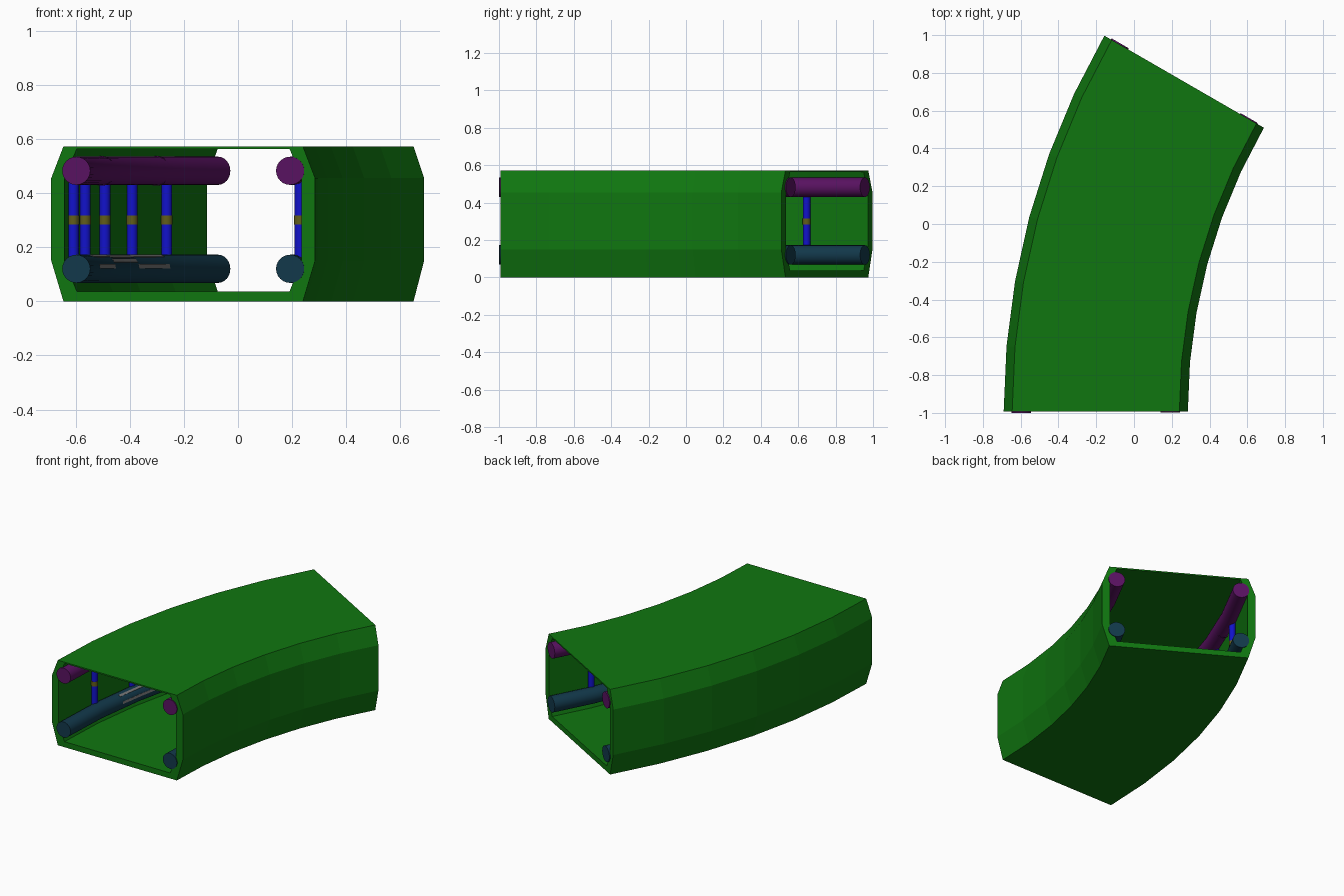
import bpy, bmesh, math
from mathutils import Vector

if "Cube" in bpy.data.objects:
    bpy.data.objects.remove(bpy.data.objects["Cube"])

# Bend: centre of curvature, middle radius and swept angle in degrees
CX, CY, MID, SWEEP = 3.29, -0.993, 3.4925, 30
STEPS = [i * 5 for i in range(7)]
TUBE_OFF, POST_OFF, TUBE_R = 0.395, 0.42, 0.052


def material(name, rgb):
    m = bpy.data.materials.new(name)
    m.use_nodes = True
    m.diffuse_color = (*rgb, 1)
    bsdf = m.node_tree.nodes["Principled BSDF"]
    bsdf.inputs["Base Color"].default_value = (*rgb, 1)
    bsdf.inputs["Roughness"].default_value = 0.6
    return m


GREEN = material("hull_green", (0.005, 0.18, 0.005))
PURPLE = material("pipe_purple", (0.1, 0.006, 0.12))
TEAL = material("pipe_teal", (0.006, 0.04, 0.07))
BLUE = material("post_blue", (0.006, 0.006, 0.6))
OLIVE = material("band_olive", (0.12, 0.11, 0.01))
GREY = material("strip_grey", (0.18, 0.18, 0.18))


def on_bend(offset, z, deg):
    """Point at a sideways offset (positive is outward) along the bend."""
    a = math.radians(deg)
    r = MID + offset
    return Vector((CX - r * math.cos(a), CY + r * math.sin(a), z))


def finish(bm, name, mat, smooth=False):
    bmesh.ops.recalc_face_normals(bm, faces=bm.faces)
    me = bpy.data.meshes.new(name)
    bm.to_mesh(me)
    bm.free()
    me.materials.append(mat)
    ob = bpy.data.objects.new(name, me)
    bpy.context.collection.objects.link(ob)
    if smooth:
        bpy.ops.object.select_all(action='DESELECT')
        ob.select_set(True)
        bpy.context.view_layer.objects.active = ob
        bpy.ops.object.shade_smooth_by_angle(angle=math.radians(35))
    return ob


def skin(bm, profile, angles):
    """Sweep a closed profile along the bend and return its rings."""
    rings = [[bm.verts.new(on_bend(o, z, a)) for o, z in profile] for a in angles]
    n = len(profile)
    for r0, r1 in zip(rings, rings[1:]):
        for i in range(n):
            j = (i + 1) % n
            bm.faces.new((r0[i], r0[j], r1[j], r1[i]))
    return rings


def sweep(name, profile, angles, mat, smooth=False):
    bm = bmesh.new()
    rings = skin(bm, profile, angles)
    bm.faces.new(rings[0])
    bm.faces.new(rings[-1])
    return finish(bm, name, mat, smooth)


def circle(off, z, r, n=24):
    return [(off + r * math.cos(math.tau * i / n), z + r * math.sin(math.tau * i / n))
            for i in range(n)]


def octagon(flat, wide, bottom, top):
    side = [(flat, bottom), (wide, 0.15), (wide, 0.455), (flat, top)]
    return side + [(-o, z) for o, z in reversed(side)]


def post(name, off, deg, z0, z1, r, mat):
    bm = bmesh.new()
    bmesh.ops.create_cone(bm, cap_ends=True, segments=16, radius1=r, radius2=r, depth=z1 - z0)
    bmesh.ops.translate(bm, vec=on_bend(off, (z0 + z1) / 2, deg), verts=bm.verts)
    finish(bm, name, mat, True)


# Hollow corridor hull, open at both ends
bm = bmesh.new()
outer = skin(bm, octagon(0.4425, 0.4875, 0, 0.572), STEPS)
inner = skin(bm, octagon(0.393, 0.438, 0.037, 0.563), STEPS)
for end in (0, -1):
    for i in range(8):
        j = (i + 1) % 8
        bm.faces.new((outer[end][i], outer[end][j], inner[end][j], inner[end][i]))
finish(bm, "corridor_hull", GREEN)

tube_path = [-0.1] + STEPS[1:-1] + [SWEEP + 0.1]
for side, label in ((1, "outer"), (-1, "inner")):
    off = side * TUBE_OFF
    # Long pipes running along each wall
    sweep(label + "_upper_pipe", circle(off, 0.482, TUBE_R), tube_path, PURPLE, True)
    sweep(label + "_lower_pipe", circle(off, 0.12, TUBE_R), tube_path, TEAL, True)
    for k, a in enumerate((12.5, 22.5)):
        sweep(f"{label}_pipe_collar_{k}", circle(off, 0.482, TUBE_R + 0.003),
              (a - 0.1, a + 0.1), PURPLE, True)

    # Upright posts with a band at mid height
    for k in range(1, 6):
        a = k * 4.95
        post(f"{label}_post_{k}", side * POST_OFF, a, 0.13, 0.47, 0.02, BLUE)
        post(f"{label}_post_band_{k}", side * POST_OFF, a, 0.284, 0.316, 0.0215, OLIVE)

    # Grey strips lying on the corridor side of the lower pipe
    for k, tilts in enumerate(((10, 62), (34, 58), (10, 62))):
        start = 7.5 + 5 * k
        for t in tilts:
            ang = [math.radians(t + d) for d in (-8, 8)]
            prof = [(off - side * r * math.cos(g), 0.12 + r * math.sin(g))
                    for r, g in ((0.048, ang[0]), (0.056, ang[0]),
                                 (0.056, ang[1]), (0.048, ang[1]))]
            path = (start, math.floor(start / 5 + 1) * 5, start + 5)
            sweep(f"{label}_pipe_strip_{k}_{t}", prof, path, GREY)
